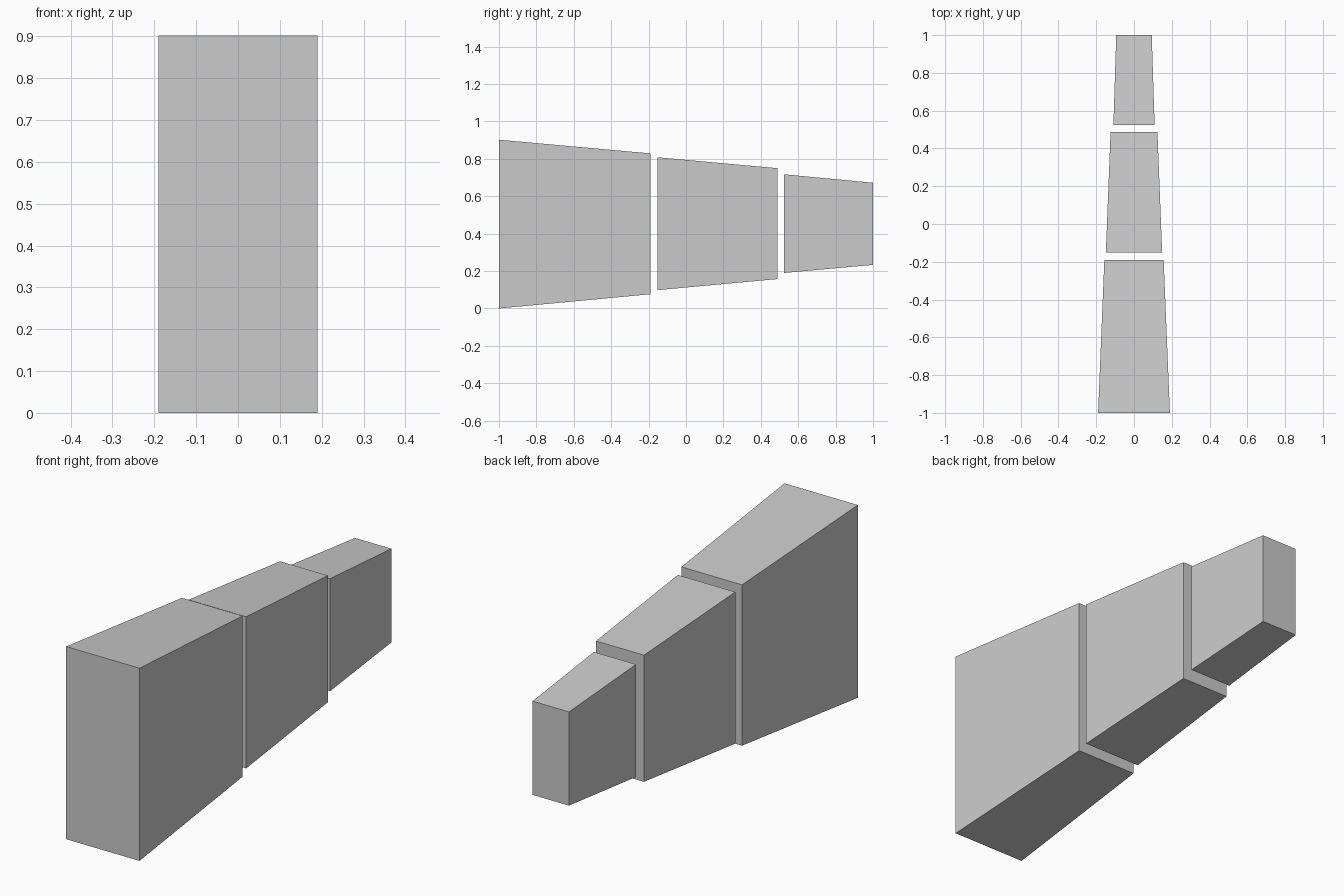
import bpy

if "Cube" in bpy.data.objects:
    bpy.data.objects.remove(bpy.data.objects["Cube"])

grey = bpy.data.materials.new("plain grey")
grey.diffuse_color = (0.6, 0.6, 0.6, 1.0)
grey.use_nodes = True
grey.node_tree.nodes["Principled BSDF"].inputs["Base Color"].default_value = grey.diffuse_color


def tapered_block(name, front, back):
    """Block between two rectangles given as (y, half width, bottom z, top z)."""
    verts = []
    for y, w, low, high in (front, back):
        verts += [(-w, y, low), (w, y, low), (w, y, high), (-w, y, high)]
    faces = [(0, 1, 2, 3), (7, 6, 5, 4)]
    faces += [(i, i + 4, (i + 1) % 4 + 4, (i + 1) % 4) for i in range(4)]
    mesh = bpy.data.meshes.new(name)
    mesh.from_pydata(verts, [], faces)
    mesh.materials.append(grey)
    obj = bpy.data.objects.new(name, mesh)
    bpy.context.collection.objects.link(obj)
    return obj


# Three separate segments, shrinking towards the back
tapered_block("large_segment", (-1.0, 0.19, 0.0, 0.902), (-0.19, 0.157, 0.076, 0.829))
tapered_block("middle_segment", (-0.152, 0.149, 0.098, 0.808), (0.488, 0.124, 0.157, 0.75))
tapered_block("small_segment", (0.525, 0.109, 0.19, 0.717), (1.0, 0.094, 0.233, 0.672))
